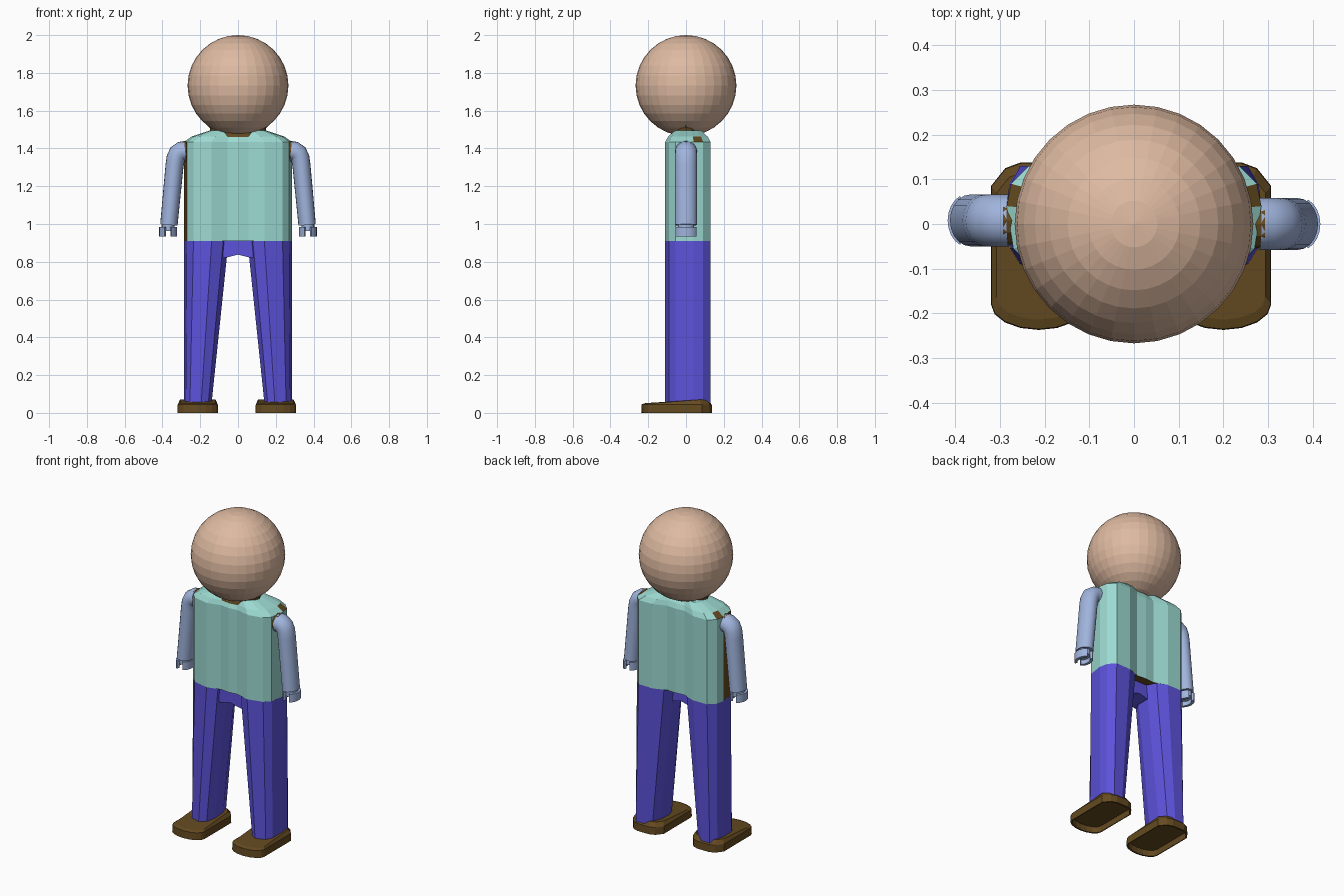
import bpy, bmesh
from math import sin, cos, pi, radians, hypot

if "Cube" in bpy.data.objects:
    bpy.data.objects.remove(bpy.data.objects["Cube"])


def material(name, srgb):
    m = bpy.data.materials.new(name)
    m.diffuse_color = [((c / 255 + 0.055) / 1.055) ** 2.4 for c in srgb] + [1]
    m.use_nodes = True
    m.node_tree.nodes["Principled BSDF"].inputs["Base Color"].default_value = m.diffuse_color
    return m


SKIN = material("skin", (222, 186, 161))
TEAL = material("teal_shirt", (156, 217, 209))
SLEEVE = material("pale_blue", (160, 180, 221))
PANTS = material("violet_blue", (92, 82, 218))
BROWN = material("brown", (100, 74, 32))


def loft(name, rings, mats, start=True, end=True, rule=None, smooth=None):
    """Skin a list of equal-length point rings, with optional end caps."""
    bm = bmesh.new()
    vr = [[bm.verts.new(p) for p in ring] for ring in rings]
    n = len(vr[0])
    for a, b in zip(vr, vr[1:]):
        for i in range(n):
            j = (i + 1) % n
            bm.faces.new((a[i], a[j], b[j], b[i]))
    if start:
        bm.faces.new(vr[0][::-1])
    if end:
        bm.faces.new(vr[-1])
    bmesh.ops.recalc_face_normals(bm, faces=bm.faces)
    if rule:
        for f in bm.faces:
            f.material_index = rule(f.calc_center_median(), f.normal)
    me = bpy.data.meshes.new(name)
    bm.to_mesh(me)
    bm.free()
    for m in mats:
        me.materials.append(m)
    ob = bpy.data.objects.new(name, me)
    bpy.context.collection.objects.link(ob)
    if smooth:
        bpy.ops.object.select_all(action='DESELECT')
        ob.select_set(True)
        bpy.context.view_layer.objects.active = ob
        bpy.ops.object.shade_smooth_by_angle(angle=radians(smooth))
    return ob


def ellipse(cx, cy, rx, ry, z, n=16):
    return [(cx + rx * cos(2 * pi * i / n), cy + ry * sin(2 * pi * i / n), z)
            for i in range(n)]


# Head: faceted ball
bpy.ops.mesh.primitive_uv_sphere_add(segments=32, ring_count=16, radius=0.267,
                                     location=(0, 0, 1.733))
head = bpy.context.object
head.name = "head"
head.data.materials.append(SKIN)

# Torso: two-lobed section, dented in the middle, tapering over the shoulders
half = [(0.055, -0.088), (0.14, -0.11), (0.235, -0.09), (0.27, -0.055),
        (0.285, 0.04), (0.275, 0.09), (0.235, 0.13), (0.14, 0.13), (0.06, 0.10)]
section = [(0, -0.095)] + half + [(0, 0.105)] + [(-x, y) for x, y in half[::-1]]


def torso_ring(sx, sy, z):
    return [(x * sx, 0.01 + (y - 0.01) * sy, z) for x, y in section]


def torso_colour(c, n):
    if n.z < -0.9:                                      # dark underside
        return 1
    if 1.44 < c.z < 1.47 and abs(c.x) > 0.2 and 0.04 < c.y < 0.08:
        return 1                                        # shoulder patches
    return 1 if n.x < -0.95 and c.y > -0.03 and c.z < 1.44 and c.y < 0.03 else 0


loft("torso", [torso_ring(1, 1, 0.91), torso_ring(1, 1, 1.435),
               torso_ring(0.86, 0.87, 1.463), torso_ring(0.52, 0.58, 1.495)],
     [TEAL, BROWN], rule=torso_colour)

# Neck: flat oval that flares up into the head
loft("neck", [ellipse(0, 0, 0.14, 0.085, 1.46), ellipse(0, 0, 0.15, 0.07, 1.51),
              ellipse(0, 0, 0.182, 0.035, 1.54)], [BROWN])

# Crotch: arched bridge between the legs
arch = [(-0.08, 0.82), (-0.05, 0.825), (0, 0.838), (0.05, 0.825), (0.08, 0.82),
        (0.08, 0.91), (-0.08, 0.91)]
loft("crotch", [[(x, y, z) for x, z in arch] for y in (-0.075, 0.05)], [PANTS])

# Leg section: fraction across the width, depth
leg_section = [(0, 0.05), (0, -0.03), (0.12, -0.085), (0.38, -0.11), (0.79, -0.09),
               (0.94, -0.055), (1, 0.04), (0.957, 0.09), (0.79, 0.13),
               (0.38, 0.13), (0.12, 0.105)]
# Shoe outline: straight sides, rounded toe, chamfered heel
toe = [(-0.107 * cos(pi * i / 8), -0.18 - 0.057 * sin(pi * i / 8)) for i in range(9)]
shoe_outline = toe + [(0.107, 0.085), (0.075, 0.125), (0.04, 0.138),
                      (-0.04, 0.138), (-0.075, 0.125), (-0.107, 0.085)]

for side, s in (("right", 1), ("left", -1)):
    # Leg
    rings = [[(s * (x0 + 0.235 * k * u if k == 1 else x0 + (0.285 - x0) * u), y, z)
              for u, y in leg_section]
             for x0, k, z in ((0.05, 1, 0.911), (0.14, 0, 0.05))]
    loft(side + "_leg", rings, [PANTS])

    # Shoe with sloping toe and a hollow sole
    cx = 0.2 if s > 0 else -0.213

    def shoe_ring(scale, z, top=False):
        pts = []
        for x, y in shoe_outline:
            px, py = x * scale, -0.045 + (y + 0.045) * scale
            pts.append((cx + px, py, 0.052 if top and py < -0.15 else z))
        return pts

    loft(side + "_shoe", [shoe_ring(0.93, 0.035), shoe_ring(0.95, 0.0),
                          shoe_ring(1, 0.0), shoe_ring(0.99, 0.045),
                          shoe_ring(0.88, 0.07, True)], [BROWN])

    # Arm: oval tube swept over the shoulder and down
    cy = 0.0 if s > 0 else 0.008
    path = [(0.28, 1.385), (0.3, 1.383), (0.318, 1.372), (0.329, 1.35),
            (0.336, 1.31), (0.366, 0.995)]
    rings = []
    for i, (x, z) in enumerate(path):
        a, b = path[max(i - 1, 0)], path[min(i + 1, len(path) - 1)]
        dx, dz = b[0] - a[0], b[1] - a[1]
        d = hypot(dx, dz)
        r = 0.055 - 0.009 * i / 5
        rings.append([(s * (x - dz / d * r * cos(t)), cy + 0.058 * sin(t),
                       z + dx / d * r * cos(t))
                      for t in (2 * pi * k / 20 for k in range(20))])
    loft(side + "_arm", rings, [SLEEVE], smooth=35)

    # Shoulder joint: short disc between torso and arm
    joint = [[(s * x, cy + 0.054 * cos(2 * pi * k / 12), 1.388 + 0.052 * sin(2 * pi * k / 12))
              for k in range(12)] for x in (0.25, 0.293)]
    loft(side + "_shoulder_joint", joint, [BROWN])

    # Wrist and two curved gripping prongs
    hx = s * 0.37
    loft(side + "_wrist", [ellipse(hx, cy, 0.034, 0.042, 0.962),
                           ellipse(hx, cy, 0.034, 0.042, 1.0)], [SLEEVE], smooth=35)
    for label, mid in (("outer", 0), ("inner", pi)):
        arc = [mid + radians(-66 + 132 * k / 8) for k in range(9)]
        outline = [(hx + s * 0.047 * cos(t), cy + 0.06 * sin(t)) for t in arc]
        outline += [(hx + s * 0.03 * cos(t), cy + 0.043 * sin(t)) for t in arc[::-1]]
        loft(f"{side}_{label}_prong", [[(x, y, z) for x, y in outline]
                                       for z in (0.935, 0.985)], [SLEEVE], smooth=35)
